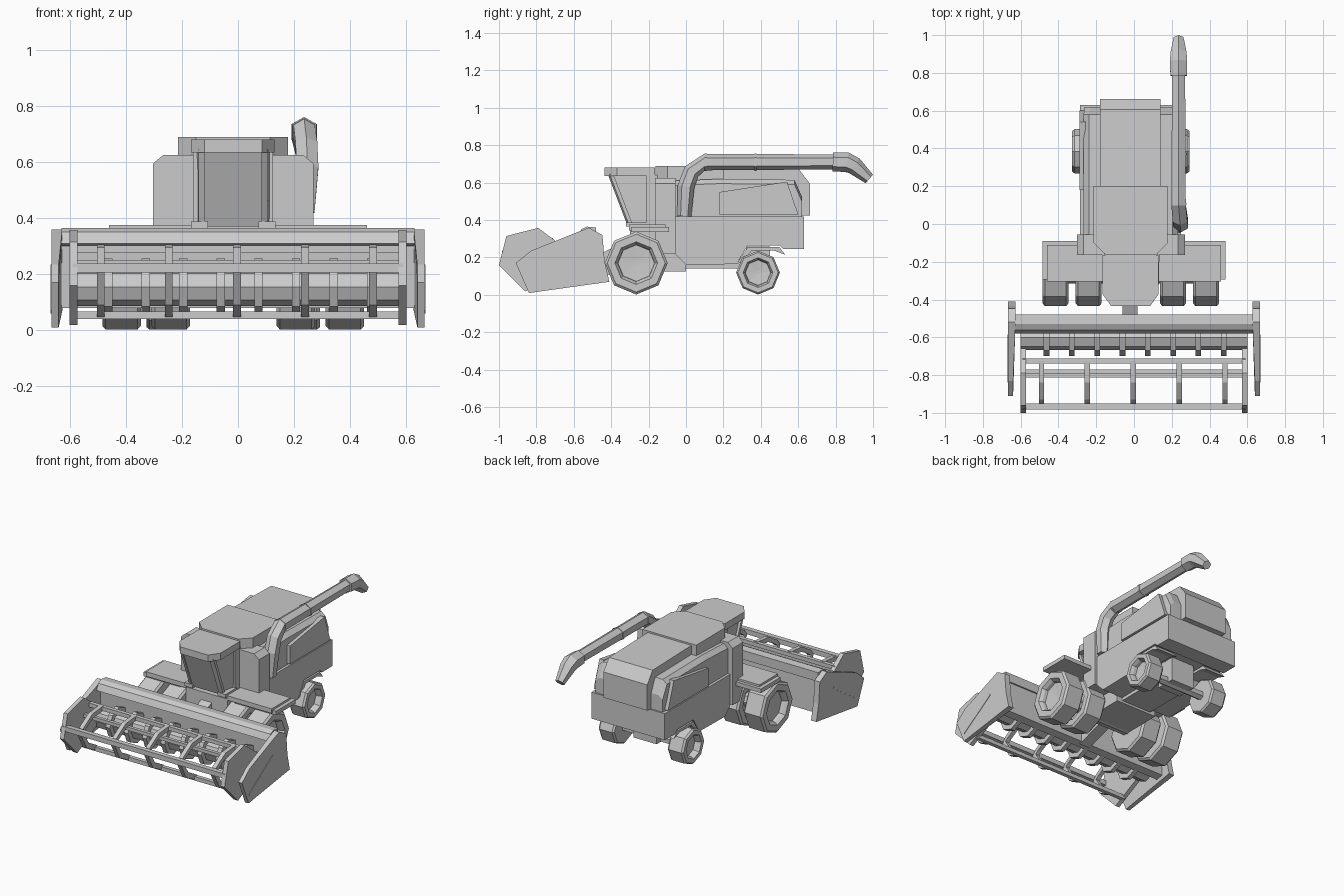
import bpy, bmesh
from math import sin, cos, pi
from mathutils import Vector

if "Cube" in bpy.data.objects:
    bpy.data.objects.remove(bpy.data.objects["Cube"])

CX = -0.017  # centre line of the vehicle body


def loft(name, rings):
    """Skin a list of equal-length point rings and cap both ends."""
    bm = bmesh.new()
    vs = [[bm.verts.new(p) for p in r] for r in rings]
    n = len(vs[0])
    for a, b in zip(vs, vs[1:]):
        for i in range(n):
            j = (i + 1) % n
            bm.faces.new((a[i], a[j], b[j], b[i]))
    bm.faces.new(vs[0][::-1])
    bm.faces.new(vs[-1])
    bmesh.ops.recalc_face_normals(bm, faces=bm.faces)
    me = bpy.data.meshes.new(name)
    bm.to_mesh(me)
    bm.free()
    ob = bpy.data.objects.new(name, me)
    bpy.context.collection.objects.link(ob)
    return ob


def prism(name, prof, x0, x1):
    """Extrude a (y, z) profile along x."""
    return loft(name, [[(x, y, z) for y, z in prof] for x in (x0, x1)])


def plan(name, prof, z0, z1):
    """Extrude an (x, y) outline along z."""
    return loft(name, [[(x, y, z) for x, y in prof] for z in (z0, z1)])


def box(name, x0, x1, y0, y1, z0, z1):
    return plan(name, [(x0, y0), (x1, y0), (x1, y1), (x0, y1)], z0, z1)


def revolve(name, prof, x, y, z, n, sgn=1):
    """Revolve (x offset, radius) pairs about an x-parallel axis."""
    return loft(name, [[(x + sgn * dx, y + r * sin(2 * pi * i / n), z + r * cos(2 * pi * i / n))
                        for i in range(n)] for dx, r in prof])


def tube(name, path, n=6):
    """Tube along (x, y, z, radius) stations lying in a y-z plane."""
    pts = [Vector(p[:3]) for p in path]
    rings = []
    for k, p in enumerate(path):
        t = pts[min(k + 1, len(pts) - 1)] - pts[max(k - 1, 0)]
        t.x = 0
        t.normalize()
        up = Vector((0, -t.z, t.y))
        rings.append([pts[k] + p[3] * (Vector((sin(2 * pi * i / n), 0, 0)) + up * cos(2 * pi * i / n))
                      for i in range(n)])
    return loft(name, rings)


# Wheels: dual front, single rear, with recessed rims on the outer side
def wheel(name, x, y, r, w, sgn):
    prof = [(0, .01), (0, .62 * r), (0, .92 * r), (.012, r), (w - .012, r), (w, .92 * r), (w, .68 * r),
            (w - .02, .6 * r), (w - .04, .58 * r), (w - .045, .01)]
    revolve(name, prof, x, y, r + .002, 8, sgn)


for side, s in (("right", 1), ("left", -1)):
    wheel(f"front_inner_wheel_{side}", CX + s * .155, -.266, .168, .137, s)
    wheel(f"front_outer_wheel_{side}", CX + s * .33, -.266, .168, .137, s)
    wheel(f"rear_wheel_{side}", CX + s * .195, .385, .117, .115, s)
    # Wheel platforms
    a, b = sorted((CX + s * .15, s * .46))
    box(f"platform_{side}", a, b, -.305, -.11, .345, .375)
    a, b = sorted((CX + s * .2, s * .485))
    box(f"fender_{side}", a, b, -.295, -.09, .335, .362)
    # Tall corner blocks behind the cab
    a, b, c = CX + s * .12, CX + s * .286, CX + s * .25
    loft(f"corner_block_{side}", [[(a, y, .22), (b, y, .22), (b, y, .595), (c, y, .625), (a, y, .625)]
                                  for y in (-.165, -.055)])
    # Side panels on the upper body
    a, b = sorted((CX + s * .24, CX + s * .272))
    prism(f"side_panel_{side}", [(.18, .43), (.18, .55), (.54, .605), (.6, .43)], a, b)
    # Rear wheel arches
    a, b = sorted((CX + s * .12, CX + s * .267))
    prism(f"rear_arch_{side}", [(.27, .165), (.33, .255), (.5, .255), (.53, .215), (.47, .237),
                                (.35, .237), (.31, .18)], a, b)

# Axles and chassis
revolve("front_axle", [(-.4, .05), (.4, .05)], CX, -.266, .17, 8)
revolve("rear_axle", [(-.24, .03), (.24, .03)], CX, .385, .119, 6)
box("rear_axle_mount", -.1, .07, .32, .45, .1, .26)
box("chassis", -.17, .135, -.3, .0, .125, .35)
box("chassis_rail", -.13, .095, -.02, .34, .14, .2)

# Feeder linking header and chassis
prism("feeder", [(-.5, .08), (-.5, .2), (-.25, .32), (-.25, .16)], -.06, .018)

# Lower body
prism("lower_body", [(-.06, .42), (.63, .42), (.63, .245), (.52, .245), (.5, .265), (.33, .265),
                     (.27, .165), (0, .16), (-.06, .22)], -.285, .25)
# Upper body and shoulders
loft("upper_body", [[(CX - w, y, .415), (CX + w, y, .415), (CX + w, y, z), (CX + w - .03, y, z + .025),
                     (CX - w + .03, y, z + .025), (CX - w, y, z)]
                    for y, w, z in ((-.06, .25, .585), (.18, .25, .595), (.58, .25, .59), (.62, .245, .5))])
# Rear engine hood
prism("engine_hood", [(.18, .4), (.662, .425), (.662, .595), (.605, .67), (.18, .68)], -.18, .14)
# Grain tank lid with cut front corners
lid = [(-.215, .2), (-.215, -.1), (-.15, -.163), (.115, -.163), (.178, -.1), (.178, .2)]
plan("tank_lid", lid, .6, .69)

# Cab: raked glass, corner posts, roof cap
cab = [(-.17, .37), (-.17, .645), (-.41, .645), (-.305, .37)]
loft("cab", [[(CX + k * (.135 if y > -.2 else .105), y, z) for y, z in cab] for k in (-1, 1)])
for s in (-1, 1):
    loft("cab_post", [[(CX + s * (.112 + i), y + j, z)
                       for i, j in ((-.012, -.01), (.012, 0), (.012, .02), (-.012, .02))]
                      for y, z in ((-.303, .37), (-.408, .645))])
    box("cab_foot", CX + s * .12 - .03, CX + s * .12 + .03, -.32, -.2, .365, .388)
roof = [(-.168, -.165), (-.168, -.37), (-.12, -.435), (.085, -.435), (.131, -.37), (.131, -.165)]
plan("cab_roof", roof, .635, .68)
box("cab_rear_wall", -.16, .125, -.21, -.15, .36, .64)

# Unloading pipe with collars and drooping spout
X = .236
tube("unloading_pipe", [(.24, -.01, .42, .038), (.248, .0, .58, .045), (.244, .03, .66, .045),
                        (X, .1, .71, .044), (X, .8, .711, .04)])
for y in (.1, .365):
    tube("pipe_collar", [(X, y, .71, .047), (X, y + .012, .71, .047)])
tube("spout", [(X, .785, .711, .05), (X, .86, .709, .053), (X, .9, .69, .048), (X, .98, .62, .03)])

# Header: end dividers that thin towards the tip, reel end plates, outer ribs
divider = [(-.91, .17), (-.83, .235), (-.52, .36), (-.447, .32), (-.435, .18), (-.41, .07), (-.84, .01)]
reel_end = [(-1.0, .16), (-.96, .315), (-.79, .358), (-.66, .26), (-.66, .12), (-.86, .018)]
for side, s in (("right", 1), ("left", -1)):
    loft(f"divider_{side}", [[(s * (.627 if y > -.6 else .64), y, z) for y, z in divider],
                             [(s * .666, y, z) for y, z in divider]])
    a, b = sorted((s * .573, s * .602))
    prism(f"reel_end_{side}", reel_end, a, b)
    a, b = sorted((s * .664, s * .669))
    prism(f"divider_rib_{side}", [(-.84, .07), (-.59, .235), (-.585, .225), (-.835, .06)], a, b)

# Header back wall and top beam
prism("header_beam", [(-.58, .31), (-.56, .35), (-.53, .365), (-.48, .36), (-.48, .3), (-.55, .3)], -.63, .63)
prism("header_back", [(-.54, .31), (-.49, .31), (-.48, .09), (-.53, .08)], -.63, .63)

# Auger drum with paddles
revolve("auger_drum", [(-.6, .068), (.6, .068)], 0, -.6, .155, 8)
for i in range(8):
    revolve("auger_paddle", [(-.015, .1), (.015, .1)], -.463 + i * .134, -.6, .155, 8)

# Reel bars and curved tine arms
for name, y, z, h in (("upper", -.725, .29, .013), ("middle", -.782, .24, .011),
                      ("front", -.967, .222, .016), ("lower", -.8, .053, .013)):
    box(f"reel_bar_{name}", -.59, .59, y - h, y + h, z - h, z + h)
for i in range(5):
    x = -.49 + i * .243
    outer = [(-.725, .305), (-.84, .295), (-.93, .24), (-.955, .21)]
    inner = [(-.935, .2), (-.91, .22), (-.83, .265), (-.725, .275)]
    prism("reel_arm_upper", outer + inner, x - .014, x + .014)
    prism("reel_arm_lower", [(-.965, .21), (-.94, .215), (-.88, .12), (-.79, .07), (-.8, .04), (-.9, .09)],
          x - .014, x + .014)
